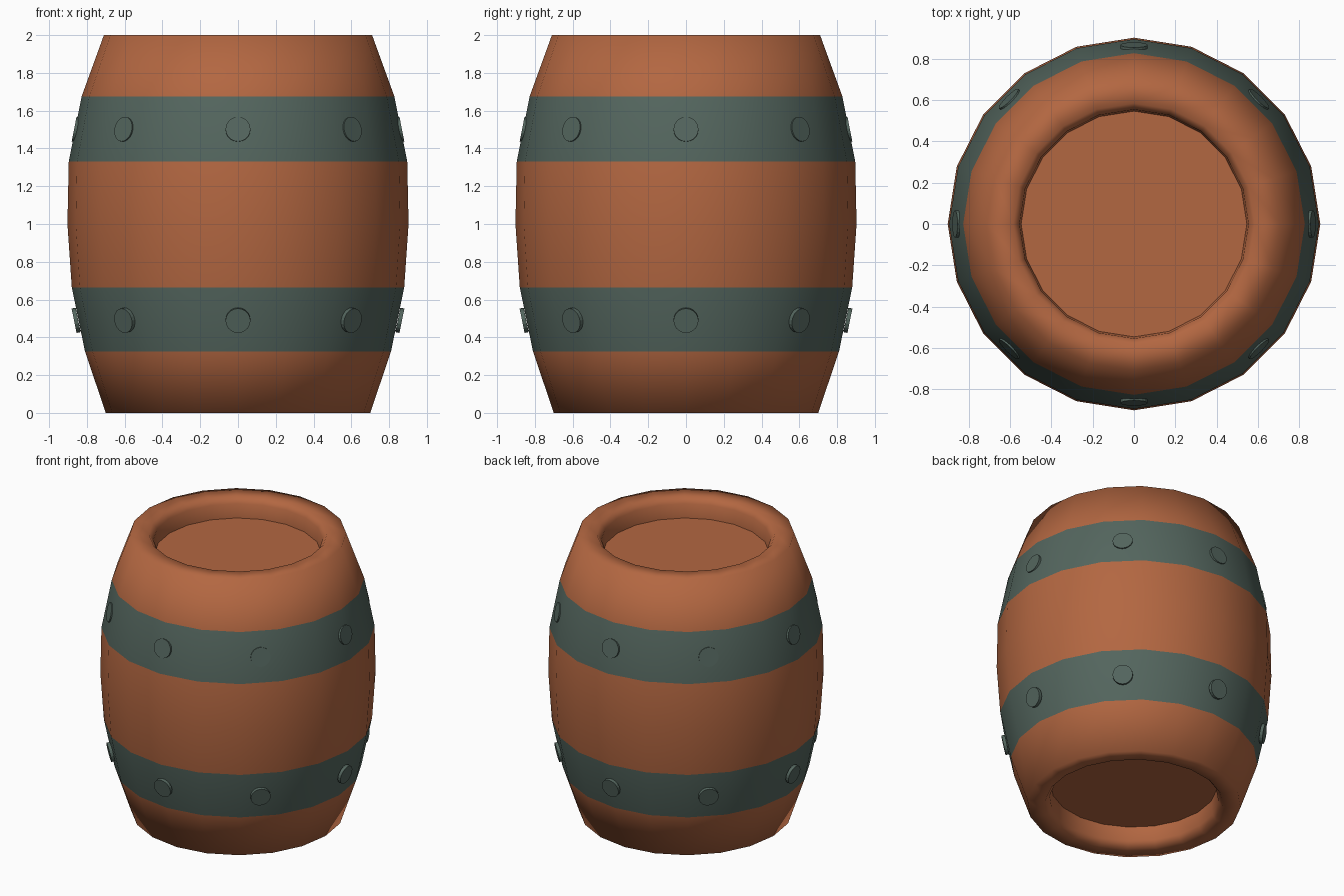
import bpy, bmesh
from math import cos, sin, pi, radians
from mathutils import Vector, Matrix

cube = bpy.data.objects.get("Cube")
if cube:
    bpy.data.objects.remove(cube)

SIDES = 20


def make_material(name, color):
    mat = bpy.data.materials.new(name)
    mat.use_nodes = True
    mat.diffuse_color = color
    bsdf = next(n for n in mat.node_tree.nodes if n.type == 'BSDF_PRINCIPLED')
    bsdf.inputs["Base Color"].default_value = color
    bsdf.inputs["Roughness"].default_value = 0.8
    return mat


wood = make_material("orange brown wood", (0.45, 0.135, 0.053, 1))
iron = make_material("grey green iron", (0.088, 0.132, 0.112, 1))


def add_object(name, bm, *mats):
    mesh = bpy.data.meshes.new(name)
    bm.to_mesh(mesh)
    bm.free()
    for mat in mats:
        mesh.materials.append(mat)
    obj = bpy.data.objects.new(name, mesh)
    bpy.context.collection.objects.link(obj)
    return obj


# Outer stave profile as (radius, height), bottom to top
outer = [(0.70, 0), (0.81, 0.325), (0.88, 0.665), (0.903, 1.0),
         (0.896, 1.33), (0.828, 1.675), (0.71, 2.0)]
# Rolled rim that leads down to a recessed end
rim = [(0.585, 0), (0.555, 0.04), (0.547, 0.14)]
profile = ([(r, d) for r, d in reversed(rim)] + outer
           + [(r, 2 - d) for r, d in rim])

# Barrel body: profile rings bridged into smooth quads, with iron hoops
bm = bmesh.new()
rings = [[bm.verts.new((r * cos(2 * pi * i / SIDES), r * sin(2 * pi * i / SIDES), z))
          for i in range(SIDES)] for r, z in profile]
for low, high in zip(rings, rings[1:]):
    for i in range(SIDES):
        j = (i + 1) % SIDES
        face = bm.faces.new((low[i], low[j], high[j], high[i]))
        face.smooth = True
        mid = face.calc_center_median()
        on_hoop = 0.33 < abs(mid.z - 1) < 0.68 and mid.xy.length > 0.75
        face.material_index = 1 if on_hoop else 0
add_object("barrel_body", bm, wood, iron)

# Flat recessed ends
for name, z, facing in (("top_lid", 1.86, 1), ("bottom_lid", 0.14, -1)):
    bm = bmesh.new()
    bmesh.ops.create_circle(bm, cap_ends=True, segments=SIDES, radius=0.547,
                            matrix=Matrix.Translation((0, 0, z)))
    for face in bm.faces:
        if face.normal.z * facing < 0:
            face.normal_flip()
    add_object(name, bm, wood)

# Flat rivets, eight around each hoop, tilted with the staves
for name, z, tilt in (("upper_rivets", 1.5, 11.2), ("lower_rivets", 0.49, -11.6)):
    bm = bmesh.new()
    for k in range(8):
        angle = k * pi / 4
        radius = 0.857 if k % 2 == 0 else 0.849
        turn = Matrix.Rotation(angle, 4, 'Z') @ Matrix.Rotation(pi / 2 - radians(tilt), 4, 'Y')
        place = Matrix.Translation((radius * cos(angle), radius * sin(angle), z))
        bmesh.ops.create_cone(bm, cap_ends=True, segments=20, radius1=0.066,
                              radius2=0.066, depth=0.022, matrix=place @ turn)
    add_object(name, bm, iron)
